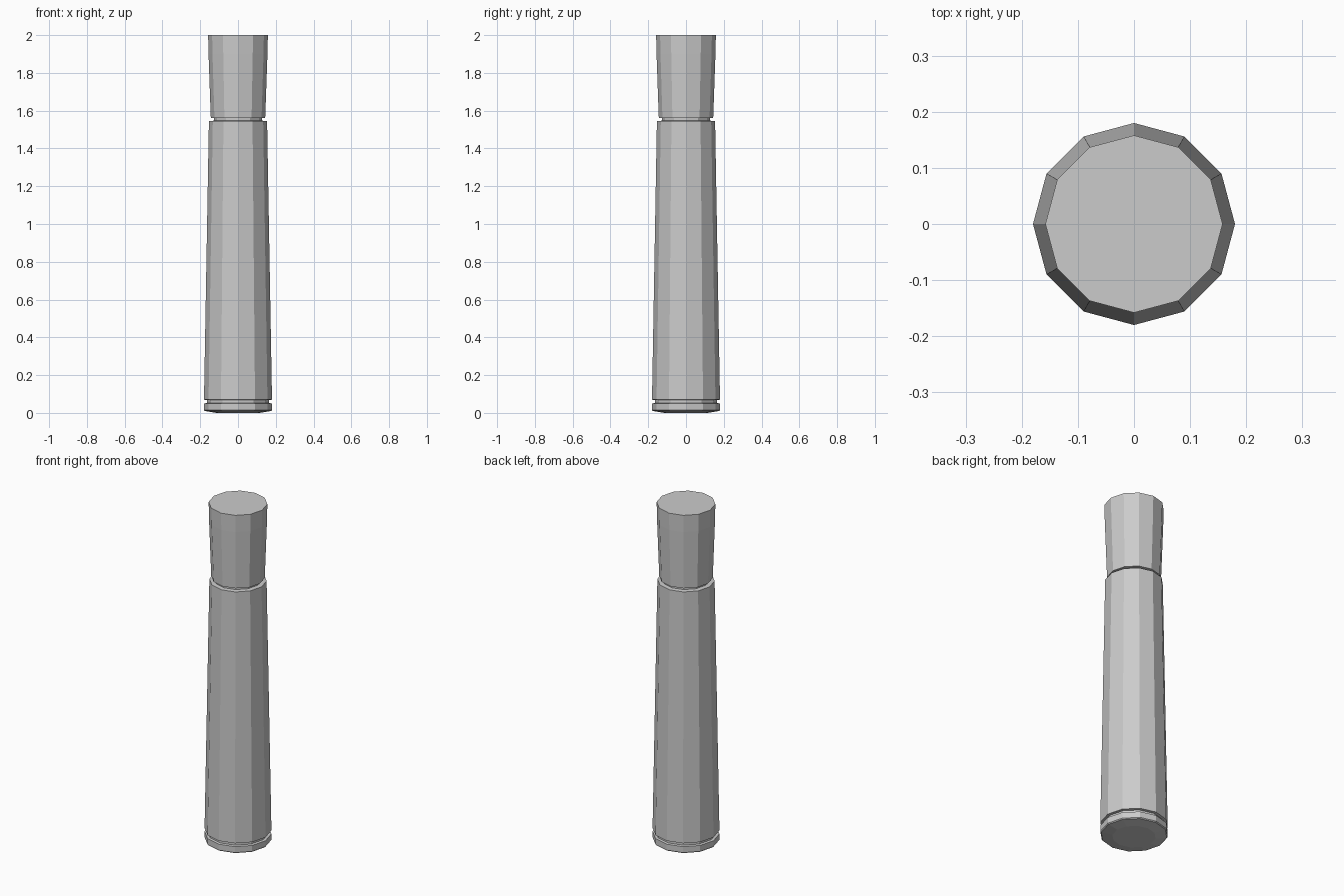
import bpy, bmesh, math

if "Cube" in bpy.data.objects:
    bpy.data.objects.remove(bpy.data.objects["Cube"])

SIDES = 12

def turned(name, profile):
    """Closed 12-sided solid from (radius, z) rings, bottom to top."""
    bm = bmesh.new()
    rings = []
    for r, z in profile:
        rings.append([bm.verts.new((r * math.cos(2 * math.pi * i / SIDES),
                                    r * math.sin(2 * math.pi * i / SIDES), z))
                      for i in range(SIDES)])
    for a, b in zip(rings, rings[1:]):
        for i in range(SIDES):
            j = (i + 1) % SIDES
            bm.faces.new((a[i], a[j], b[j], b[i]))
    bm.faces.new(rings[0][::-1])
    bm.faces.new(rings[-1])
    me = bpy.data.meshes.new(name)
    bm.to_mesh(me)
    bm.free()
    ob = bpy.data.objects.new(name, me)
    bpy.context.collection.objects.link(ob)
    return ob

# One continuous casing: domed base, rim groove, tapered body, neck groove, flared tip
turned("cartridge_casing", [
    (0.115, 0.0), (0.175, 0.01), (0.18, 0.015), (0.18, 0.05),
    (0.165, 0.052), (0.165, 0.068), (0.18, 0.07),
    (0.154, 1.545), (0.128, 1.547), (0.128, 1.56),
    (0.144, 1.562), (0.156, 1.90), (0.158, 2.0),
])
